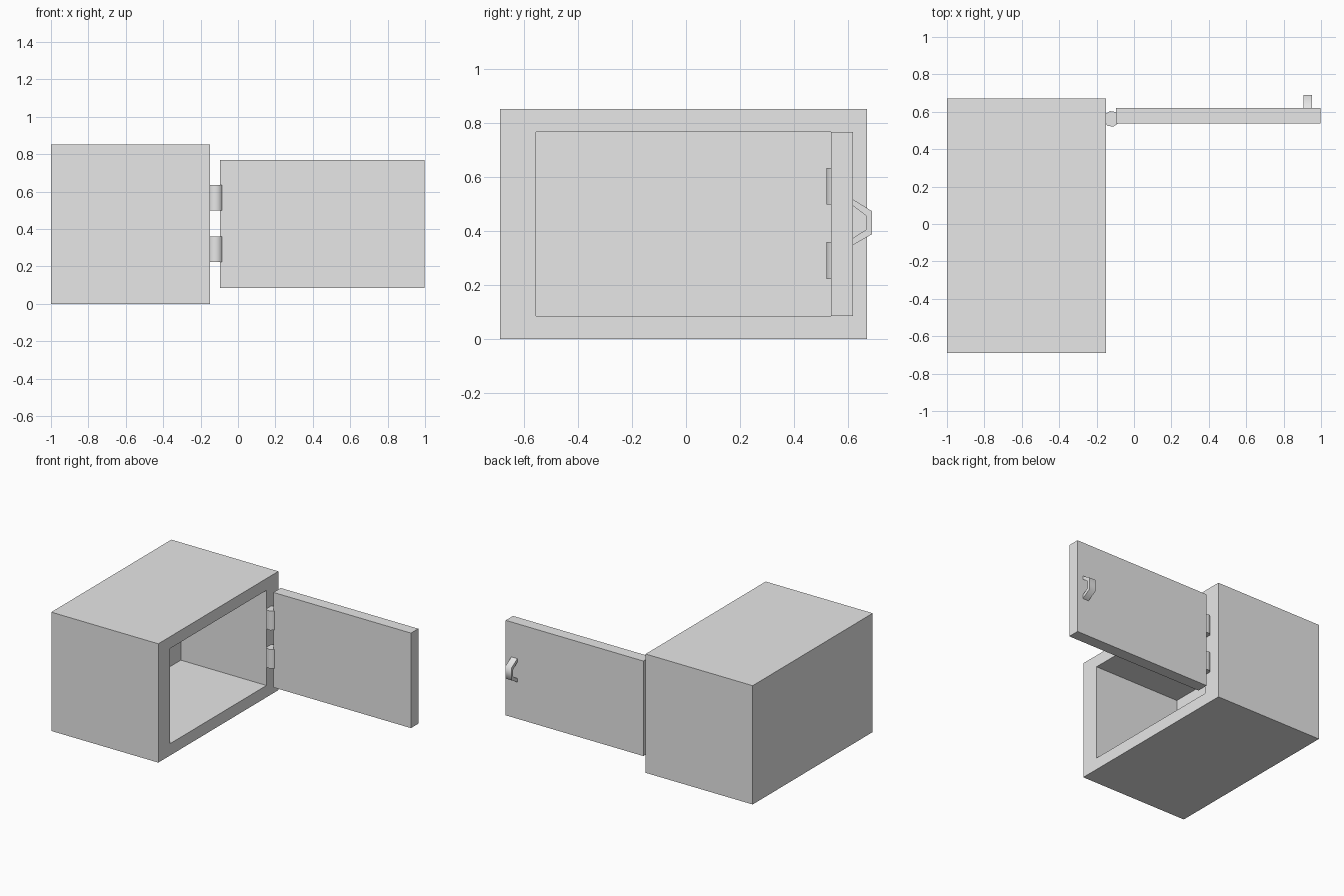
import bpy, bmesh, math
from mathutils import Vector, Matrix

cube = bpy.data.objects.get("Cube")
if cube:
    bpy.data.objects.remove(cube, do_unlink=True)

# Single light grey material
grey = bpy.data.materials.new("light_grey")
grey.use_nodes = True
grey.diffuse_color = (0.8, 0.8, 0.8, 1)
grey.node_tree.nodes["Principled BSDF"].inputs["Base Color"].default_value = (0.8, 0.8, 0.8, 1)


def add_object(name, bm, smooth_angle=None):
    bmesh.ops.recalc_face_normals(bm, faces=bm.faces)
    mesh = bpy.data.meshes.new(name)
    bm.to_mesh(mesh)
    bm.free()
    mesh.materials.append(grey)
    obj = bpy.data.objects.new(name, mesh)
    bpy.context.collection.objects.link(obj)
    if smooth_angle:
        bpy.ops.object.select_all(action='DESELECT')
        obj.select_set(True)
        bpy.context.view_layer.objects.active = obj
        bpy.ops.object.shade_smooth_by_angle(angle=math.radians(smooth_angle))
    return obj


def box_mesh(low, high):
    low, high = Vector(low), Vector(high)
    bm = bmesh.new()
    size = Matrix.Diagonal((high - low).to_4d())
    bmesh.ops.create_cube(bm, size=1, matrix=Matrix.Translation((low + high) / 2) @ size)
    return bm


# Cabinet: solid box whose +x face is inset, scaled and pushed in to form the cavity
bm = box_mesh((-1, -0.69, 0), (-0.15, 0.672, 0.853))
mouth = max(bm.faces, key=lambda f: f.calc_center_median().x)
bmesh.ops.inset_region(bm, faces=[mouth], thickness=0.05)
for v in mouth.verts:
    v.co.y = -0.557 if v.co.y < 0 else 0.537
    v.co.z = 0.085 if v.co.z < 0.4 else 0.768
result = bmesh.ops.extrude_face_region(bm, geom=[mouth])
inner = [g for g in result["geom"] if isinstance(g, bmesh.types.BMVert)]
bmesh.ops.translate(bm, verts=inner, vec=(-0.68, 0, 0))
if mouth.is_valid:
    bmesh.ops.delete(bm, geom=[mouth], context='FACES_ONLY')
add_object("cabinet_body", bm)

# Door, swung wide open
add_object("door", box_mesh((-0.095, 0.537, 0.086), (0.998, 0.62, 0.768)))

# Hinge barrels: eight-sided cylinders between cabinet and door
for name, z in (("lower_hinge", 0.291), ("upper_hinge", 0.567)):
    bm = bmesh.new()
    place = Matrix.Translation((-0.12, 0.562, z)) @ Matrix.Rotation(math.radians(13), 4, 'Z')
    bmesh.ops.create_cone(bm, cap_ends=True, segments=8, radius1=0.043, radius2=0.043,
                          depth=0.137, matrix=place)
    add_object(name, bm, 50)

# Handle: angular loop standing on the outer face of the door
outer = [(0.618, 0.348), (0.689, 0.389), (0.689, 0.475), (0.618, 0.519)]
inner = [(0.618, 0.374), (0.669, 0.407), (0.669, 0.457), (0.618, 0.495)]
bm = bmesh.new()
faces = []
for i in range(3):
    quad = (outer[i], outer[i + 1], inner[i + 1], inner[i])
    faces.append(bm.faces.new([bm.verts.new((0.905, y, z)) for y, z in quad]))
bmesh.ops.remove_doubles(bm, verts=bm.verts, dist=0.0005)
result = bmesh.ops.extrude_face_region(bm, geom=bm.faces[:], use_keep_orig=True)
moved = [g for g in result["geom"] if isinstance(g, bmesh.types.BMVert)]
bmesh.ops.translate(bm, verts=moved, vec=(0.048, 0, 0))
add_object("door_handle", bm, 65)
